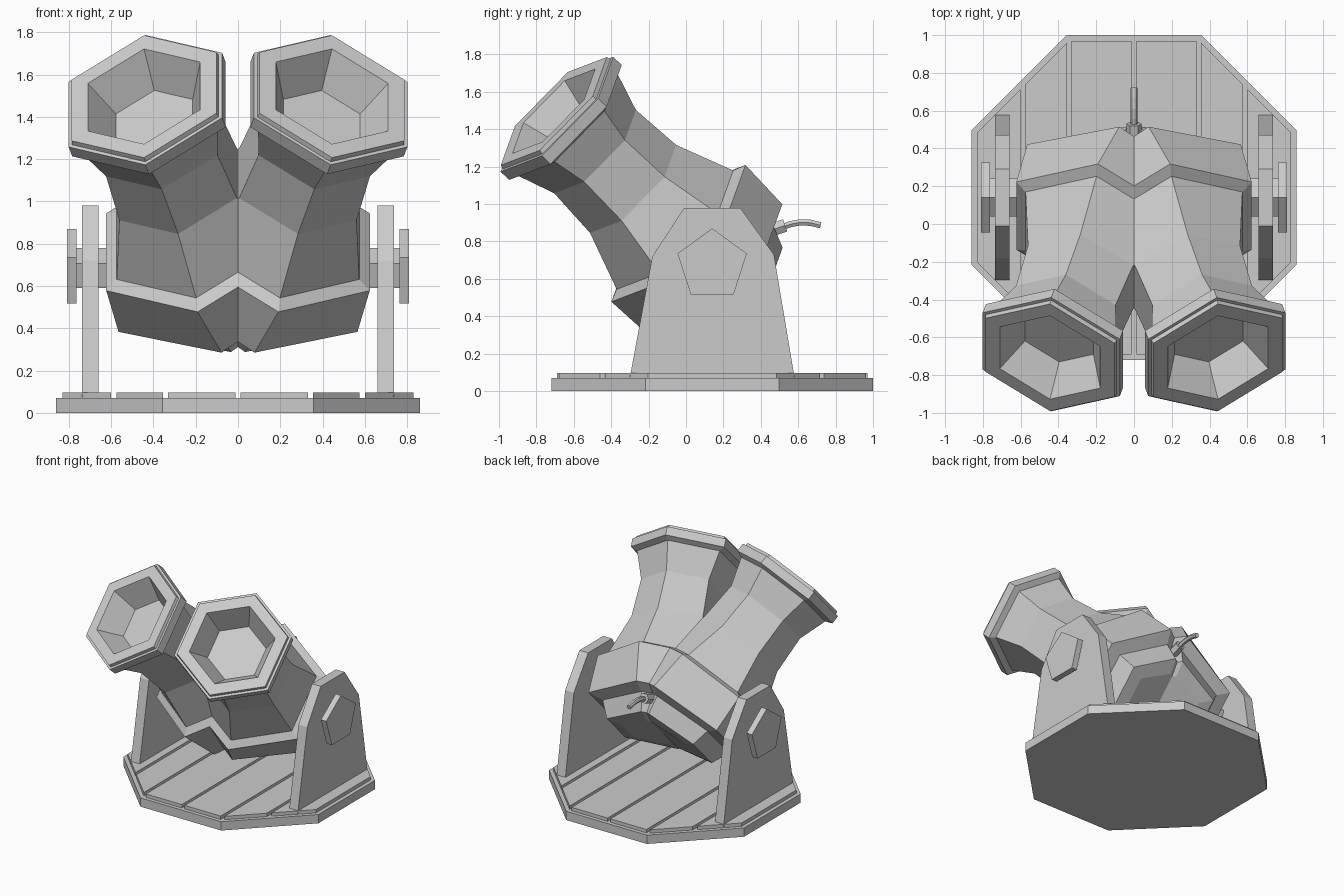
import bpy, bmesh
from math import sin, cos, pi, radians
from mathutils import Vector

if "Cube" in bpy.data.objects:
    bpy.data.objects.remove(bpy.data.objects["Cube"])


def finish(name, bm):
    bmesh.ops.recalc_face_normals(bm, faces=bm.faces)
    me = bpy.data.meshes.new(name)
    bm.to_mesh(me)
    bm.free()
    ob = bpy.data.objects.new(name, me)
    bpy.context.collection.objects.link(ob)
    return ob


def skin(bm, rings):
    """Bridge successive vertex rings and close both ends."""
    rows = [[bm.verts.new(p) for p in ring] for ring in rings]
    n = len(rows[0])
    for a, b in zip(rows, rows[1:]):
        for i in range(n):
            bm.faces.new((a[i], a[(i + 1) % n], b[(i + 1) % n], b[i]))
    bm.faces.new(rows[0])
    bm.faces.new(rows[-1])


def prism_z(name, pts, z0, z1):
    bm = bmesh.new()
    skin(bm, [[(x, y, z) for x, y in pts] for z in (z0, z1)])
    return finish(name, bm)


def prism_x(name, pts, x0, x1):
    bm = bmesh.new()
    skin(bm, [[(x, y, z) for y, z in pts] for x in (x0, x1)])
    return finish(name, bm)


def mirror(ob):
    m = ob.modifiers.new("mirror", 'MIRROR')
    m.use_axis = (True, False, False)
    m.merge_threshold = 0.001


# Octagonal platform
CY = 0.14
R = 0.86 / cos(pi / 8)
prism_z("platform", [(R * cos(pi / 8 + k * pi / 4), CY + R * sin(pi / 8 + k * pi / 4))
                     for k in range(8)], 0, 0.07)

# Deck planks following the octagon outline
def half_length(x):
    return 0.83 - max(0, x - 0.344)

for i, (a, b) in enumerate([(0.012, 0.33), (0.355, 0.575), (0.60, 0.83)]):
    ha, hb = half_length(a), half_length(b)
    mirror(prism_z(f"plank_{i + 1}", [(a, CY - ha), (b, CY - hb), (b, CY + hb), (a, CY + ha)],
                   0.065, 0.097))

# Side supports
mirror(prism_x("side_support", [(-0.30, 0.075), (0.58, 0.075), (0.47, 0.73),
                                (0.29, 0.98), (-0.01, 0.98), (-0.18, 0.72)], 0.66, 0.737))

# Pentagonal pivot shaft and its outer cap
def pentagon(r):
    return [(0.14 + r * sin(k * 2 * pi / 5), 0.675 + r * cos(k * 2 * pi / 5)) for k in range(5)]

mirror(prism_x("pivot_shaft", pentagon(0.105), 0.45, 0.77))
mirror(prism_x("pivot_cap", pentagon(0.195), 0.763, 0.81))

# Twin hexagonal barrels: one splayed half, cut at the centre and mirrored
up = Vector((0, 0.70, 0.714)).normalized()
fwd = Vector((0, -up.z, up.y))
splay = radians(15.2)
axis = fwd * cos(splay) + Vector((sin(splay), 0, 0))
side = Vector((cos(splay), 0, 0)) - fwd * sin(splay)
muzzle = Vector((0.442, -0.70, 1.49))
profile = [(0.175, 0.215), (-0.01, 0.315), (-0.01, 0.405), (0.014, 0.41), (0.014, 0.43),
           (0.08, 0.43), (0.10, 0.38), (0.31, 0.312), (0.605, 0.329), (0.93, 0.445),
           (0.957, 0.512), (1.255, 0.50), (1.29, 0.39), (1.425, 0.335), (1.45, 0.22)]


def barrel_ring(t, r):
    # the breech rings widen sideways so their outer flanks run nearly straight back
    shift = (-0.035, 0.03, 0.03, -0.035, 0, 0) if t > 1.2 else (0,) * 6
    return [muzzle - axis * t + (up * cos(k * pi / 3) + side * 1.01 * sin(k * pi / 3)) * r
            + Vector((shift[k], 0, 0)) for k in range(6)]


bm = bmesh.new()
skin(bm, [barrel_ring(t, r) for t, r in profile])
bmesh.ops.recalc_face_normals(bm, faces=bm.faces)
bmesh.ops.bisect_plane(bm, geom=bm.verts[:] + bm.edges[:] + bm.faces[:], dist=1e-5,
                       plane_co=(0, 0, 0), plane_no=(1, 0, 0), clear_inner=True)
mirror(finish("twin_barrels", bm))

# Fuse socket and bent fuse, swept in the yz plane
def tube(name, path, r, n):
    bm = bmesh.new()
    pts = [Vector((0, y, z)) for y, z in path]
    rings = []
    for i, p in enumerate(pts):
        d = (pts[min(i + 1, len(pts) - 1)] - pts[max(i - 1, 0)]).normalized()
        v = Vector((0, -d.z, d.y))
        rings.append([p + Vector((r * cos(k * 2 * pi / n), 0, 0)) + v * r * sin(k * 2 * pi / n)
                      for k in range(n)])
    skin(bm, rings)
    return finish(name, bm)

tube("fuse_socket", [(0.38, 0.835), (0.53, 0.886)], 0.04, 6)
tube("fuse", [(0.50, 0.872), (0.56, 0.893), (0.61, 0.902), (0.665, 0.90), (0.72, 0.887)], 0.019, 6)
